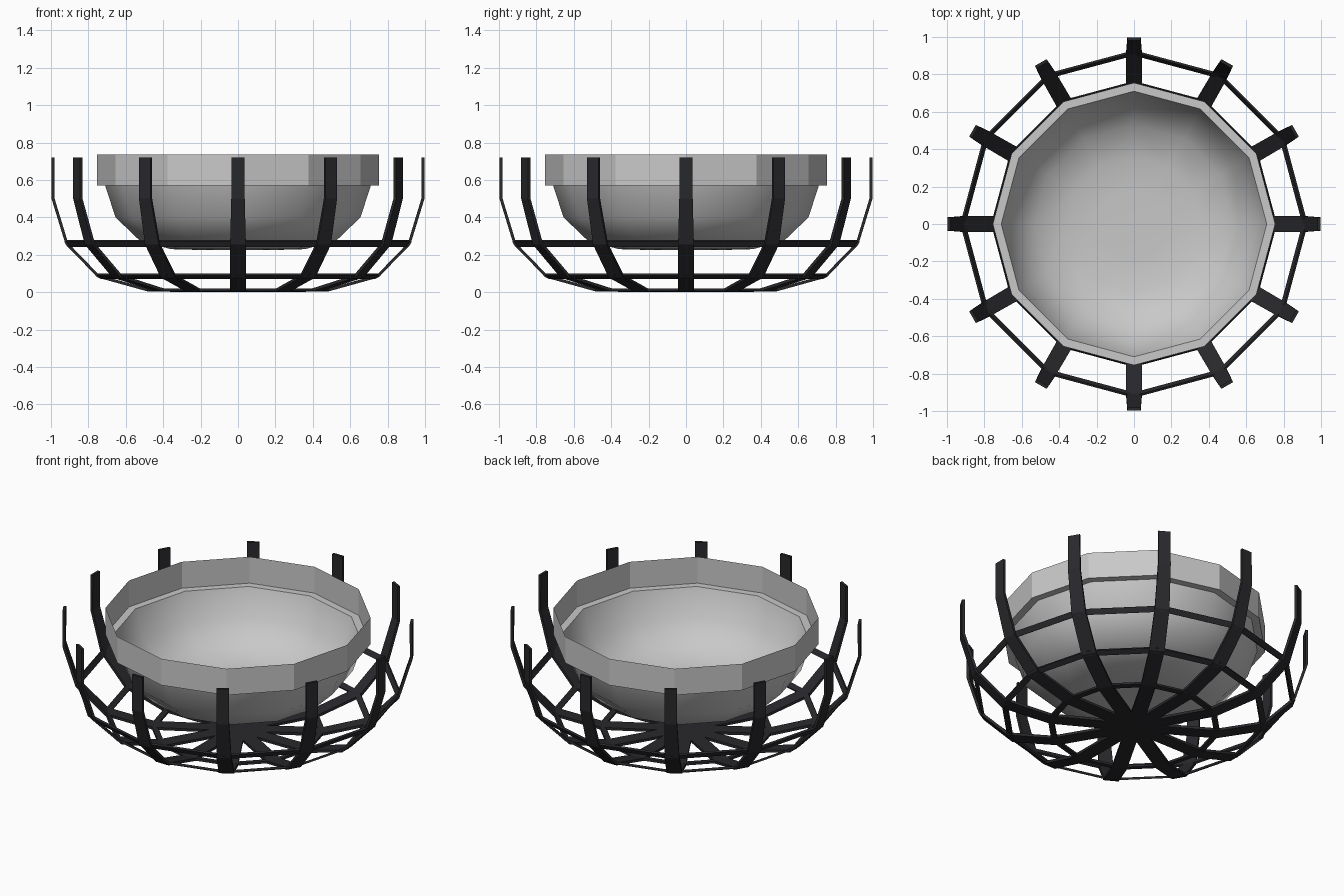
import bpy, bmesh, math
from mathutils import Vector

if "Cube" in bpy.data.objects:
    bpy.data.objects.remove(bpy.data.objects["Cube"])

SIDES = 12


def material(name, rgb):
    m = bpy.data.materials.new(name)
    m.diffuse_color = (*rgb, 1)
    m.use_nodes = True
    m.node_tree.nodes["Principled BSDF"].inputs["Base Color"].default_value = m.diffuse_color
    return m


IRON = material("black_iron", (0.022, 0.021, 0.025))
STONE = material("pale_grey", (0.58, 0.58, 0.58))


def make(name, bm, mat):
    me = bpy.data.meshes.new(name)
    bm.to_mesh(me)
    bm.free()
    me.materials.append(mat)
    ob = bpy.data.objects.new(name, me)
    bpy.context.collection.objects.link(ob)
    return ob


def around(r, z, i, side=0.0):
    a = 2 * math.pi * i / SIDES
    return Vector((r * math.cos(a) - side * math.sin(a),
                   r * math.sin(a) + side * math.cos(a), z))


def lathe(name, profile, mat, closed=False):
    """Revolve (r, z) points into a 12-sided shape."""
    bm = bmesh.new()
    rows = [[bm.verts.new(around(r, z, i)) for i in range(SIDES)] for r, z in profile]
    pairs = list(zip(rows, rows[1:])) + ([(rows[-1], rows[0])] if closed else [])
    for a, b in pairs:
        for i in range(SIDES):
            j = (i + 1) % SIDES
            bm.faces.new((a[i], a[j], b[j], b[i]))
    if not closed:
        return bm, rows
    bmesh.ops.recalc_face_normals(bm, faces=bm.faces)
    return make(name, bm, mat)


# Bowl: rounded shell, listed from the bottom up
bm, rows = lathe("bowl", [(0.18, 0.225), (0.36, 0.23), (0.53, 0.28), (0.655, 0.40), (0.71, 0.57)], STONE)
bm.faces.new(list(reversed(rows[0])))
bowl = make("bowl", bm, STONE)
for p in bowl.data.polygons:
    p.use_smooth = True

# Rim: flat ledge and thin upright wall
bm, rows = lathe("bowl_rim", [(0.71, 0.57), (0.755, 0.57), (0.755, 0.735)], STONE)
make("bowl_rim", bm, STONE)

# Cage ribs: outer path as r, z, half width
PATH = [(0.0, 0.0, 0.043), (0.48, 0.003, 0.043), (0.75, 0.078, 0.044),
        (0.922, 0.255, 0.042), (0.997, 0.5, 0.036), (0.997, 0.72, 0.035)]
THICK = 0.016


def tangent(k):
    a, b = PATH[max(k - 1, 0)], PATH[min(k + 1, len(PATH) - 1)]
    return Vector((b[0] - a[0], b[1] - a[1])).normalized()


for i in range(SIDES):
    bm = bmesh.new()
    prev = None
    for k, (r, z, w) in enumerate(PATH):
        t = tangent(k) if k else Vector((1, 0))
        n = Vector((-t.y, t.x)) * THICK          # inward direction
        sec = [bm.verts.new(around(r, z, i, -w)), bm.verts.new(around(r, z, i, w)),
               bm.verts.new(around(r + n.x, z + n.y, i, w)),
               bm.verts.new(around(r + n.x, z + n.y, i, -w))]
        if prev:
            for s in range(4):
                q = (s + 1) % 4
                bm.faces.new((prev[s], prev[q], sec[q], sec[s]))
        else:
            bm.faces.new(sec)
        prev = sec
    bm.faces.new(prev)
    bmesh.ops.recalc_face_normals(bm, faces=bm.faces)
    make(f"cage_rib_{i + 1}", bm, IRON)

# Cage hoops: flat bands tilted to follow the ribs
for k, name in ((1, "hoop_lower"), (2, "hoop_middle"), (3, "hoop_upper")):
    t = tangent(k)
    n = Vector((-t.y, t.x))
    c = Vector(PATH[k][:2]) + n * 0.002
    h = t * 0.0175
    pts = [c - h, c + h, c + h + n * 0.013, c - h + n * 0.013]
    lathe(name, [(p.x, max(p.y, 0.0)) for p in pts], IRON, closed=True)
